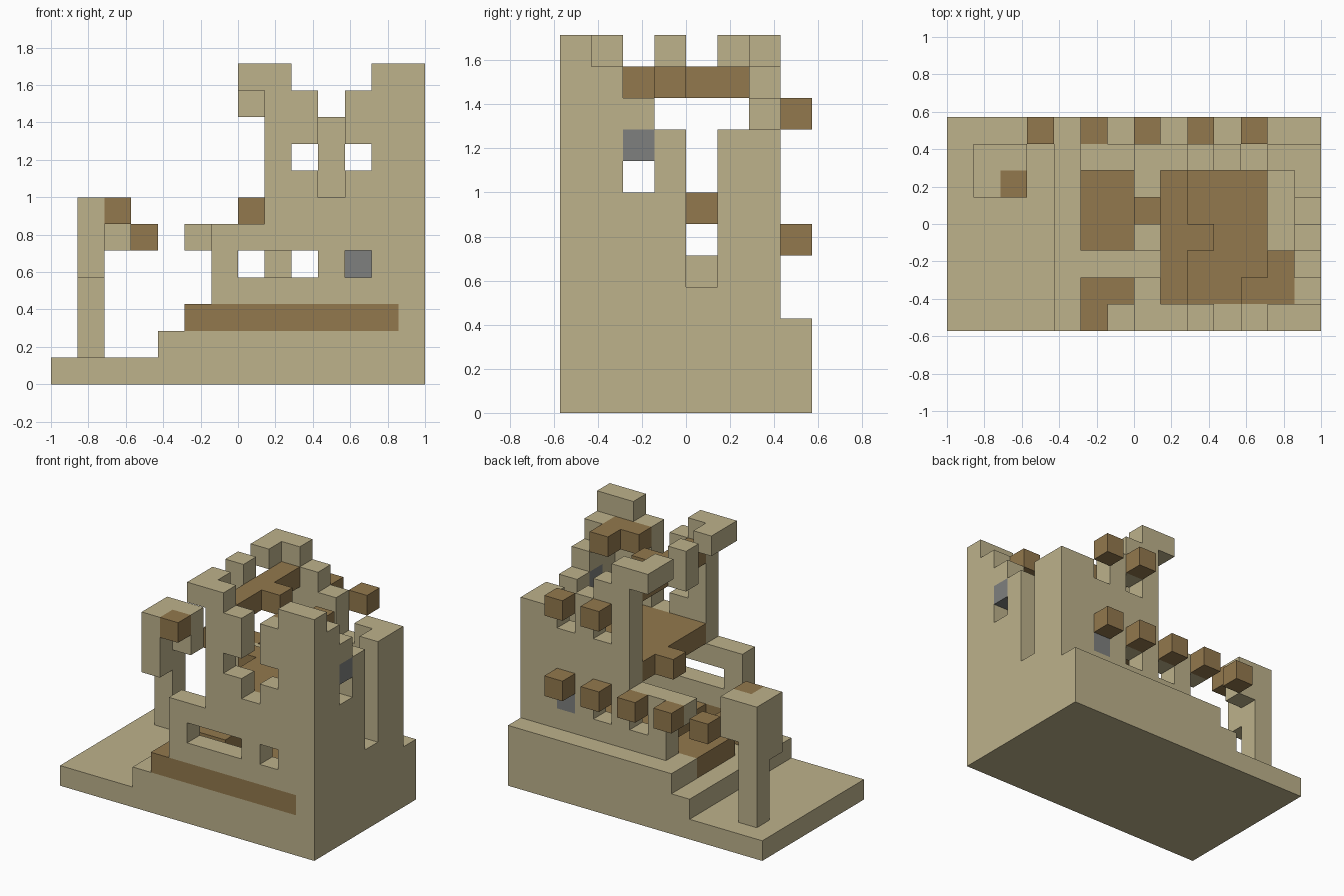
import bpy, bmesh
from mathutils import Vector

cube = bpy.data.objects.get("Cube")
if cube:
    bpy.data.objects.remove(cube, do_unlink=True)

U = 1 / 7                      # edge of one building block
ORIGIN = Vector((-1, -4 * U, 0))


def material(name, rgb):
    m = bpy.data.materials.new(name)
    m.use_nodes = True
    m.diffuse_color = (*rgb, 1)
    m.node_tree.nodes["Principled BSDF"].inputs["Base Color"].default_value = (*rgb, 1)
    return m


STONE = material("sandstone", (0.51, 0.445, 0.26))
WOOD = material("brown timber", (0.29, 0.19, 0.075))
GLASS = material("grey pane", (0.21, 0.216, 0.21))

parts = {}                     # part name -> (material, set of block cells)


def span(r):
    return range(r, r + 1) if isinstance(r, int) else range(r[0], r[1] + 1)


def cells(i, j, k):
    return {(a, b, c) for a in span(i) for b in span(j) for c in span(k)}


def add(name, mat, i, j, k):
    parts.setdefault(name, (mat, set()))[1].update(cells(i, j, k))


def cut(name, i, j, k):
    parts[name][1].difference_update(cells(i, j, k))


def wall(name, j, i0, bottom, tops):
    """Wall along x, one height per column."""
    for n, top in enumerate(tops):
        add(name, STONE, i0 + n, j, (bottom, top - 1))


# Stepped base
add("base_slab", STONE, (0, 13), (0, 7), 0)
add("base_step", STONE, (4, 13), (0, 7), 1)
add("upper_base", STONE, (5, 13), (6, 7), 2)
add("upper_base", STONE, 13, (0, 5), 2)

# Broken timber ground floor
add("ground_floor", WOOD, (5, 12), (0, 5), 2)
cut("ground_floor", (5, 7), 2, 2)
cut("ground_floor", 7, (1, 5), 2)

# Front wall with windows and a broken centre
wall("front_wall", 0, 6, 3, (6, 6, 11, 11, 7, 11, 12, 12))
cut("front_wall", (7, 9), 0, 4)
cut("front_wall", 11, 0, 4)
cut("front_wall", (9, 11), 0, 8)

# Back wall, crumbling towards one end
wall("back_wall", 6, 6, 3, (6, 6, 11, 11, 10, 9, 9, 9))
add("back_wall", STONE, 5, 6, 5)
for i in (7, 9, 11):
    cut("back_wall", i, 6, 4)
for i in (9, 11):
    cut("back_wall", i, 6, 8)

# Side wall with slot and window
for j, top in enumerate((11, 10, 9, 4, 9), start=1):
    add("side_wall", STONE, 13, j, (3, top - 1))
cut("side_wall", 13, 2, (7, 8))
add("inner_ledge", STONE, 12, (3, 5), (2, 4))

# Window panes
add("side_pane", GLASS, 13, 2, 8)
add("back_pane", GLASS, 11, 6, 4)

# Upper floor and roof remains
add("upper_floor", WOOD, (8, 11), (1, 5), 6)
add("upper_floor", WOOD, 7, 4, 6)
add("roof_left", WOOD, 8, (1, 5), 10)
add("roof_left", WOOD, 9, 3, 10)
add("roof_right", WOOD, (11, 12), 1, 10)
add("roof_right", WOOD, 12, 2, 10)

# Battlements
for j, inner in ((0, 1), (6, 5)):
    add("corner_battlements", STONE, (7, 8), j, 11)
    add("corner_battlements", STONE, 7, inner, 11)
add("middle_battlement", STONE, 7, 3, (10, 11))

# Projecting beam ends
for i in (3, 5, 7, 9, 11):
    add("lower_beams", WOOD, i, 7, 5)
for i in (9, 11):
    add("upper_beams", WOOD, i, 7, 9)

# Freestanding post
add("post", STONE, 1, 6, (1, 6))
add("post", STONE, 1, 5, (4, 6))
add("post", STONE, 2, 6, (5, 6))
add("post_timber", WOOD, 2, 5, 6)

solid = set().union(*(c for _, c in parts.values()))


def build(name, mat, blocks):
    """Mesh the exposed sides of a group of blocks."""
    bm = bmesh.new()
    for cell in sorted(blocks):
        for axis in range(3):
            for side in (0, 1):
                near = list(cell)
                near[axis] += 2 * side - 1
                if tuple(near) in solid:
                    continue
                a, b = Vector(), Vector()
                a[(axis + 1) % 3] = 1
                b[(axis + 2) % 3] = 1
                p = Vector(cell)
                p[axis] += side
                quad = [p, p + a, p + a + b, p + b]
                if not side:
                    quad.reverse()
                bm.faces.new([bm.verts.new(ORIGIN + q * U) for q in quad])
    bmesh.ops.remove_doubles(bm, verts=bm.verts, dist=U / 100)
    mesh = bpy.data.meshes.new(name)
    bm.to_mesh(mesh)
    bm.free()
    mesh.materials.append(mat)
    bpy.context.collection.objects.link(bpy.data.objects.new(name, mesh))


for name, (mat, blocks) in parts.items():
    build(name, mat, blocks)
